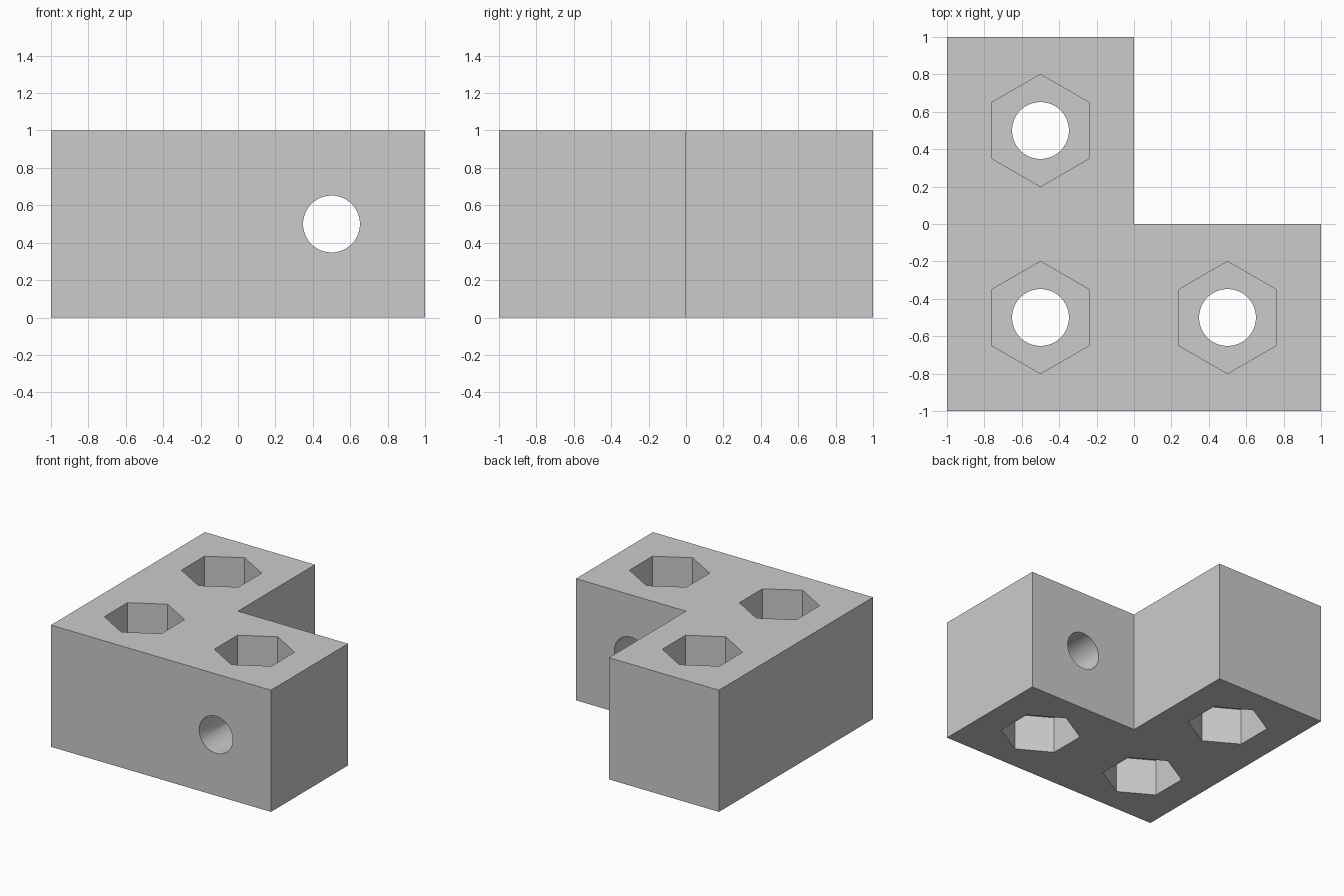
import bpy, bmesh, math

if "Cube" in bpy.data.objects:
    bpy.data.objects.remove(bpy.data.objects["Cube"])

# L-shaped block extruded upward from its outline
outline = [(-1, -1), (1, -1), (1, 0), (0, 0), (0, 1), (-1, 1)]
bm = bmesh.new()
base = bm.faces.new([bm.verts.new((x, y, 0)) for x, y in outline])
top = bmesh.ops.extrude_face_region(bm, geom=[base])["geom"]
bmesh.ops.translate(bm, vec=(0, 0, 1), verts=[v for v in top if isinstance(v, bmesh.types.BMVert)])
bmesh.ops.recalc_face_normals(bm, faces=bm.faces)
mesh = bpy.data.meshes.new("corner_block")
bm.to_mesh(mesh)
bm.free()
block = bpy.data.objects.new("corner_block", mesh)
bpy.context.collection.objects.link(block)

cutters = []


def cut(name, sides, radius, depth, loc, rot=(0, 0, 0)):
    """Subtract a prism or cylinder from the block."""
    bpy.ops.mesh.primitive_cylinder_add(vertices=sides, radius=radius, depth=depth,
                                        location=loc, rotation=rot)
    cutter = bpy.context.object
    cutter.name = name
    cutter.hide_render = True
    mod = block.modifiers.new(name, 'BOOLEAN')
    mod.operation = 'DIFFERENCE'
    mod.solver = 'EXACT'
    mod.object = cutter
    cutters.append(cutter)


# Vertical bolt holes with a hexagonal nut pocket at both ends
POCKET = 0.3
for x, y in [(-0.5, 0.5), (-0.5, -0.5), (0.5, -0.5)]:
    cut("bolt_hole", 64, 0.152, 1.4, (x, y, 0.5))
    for z in (0, 1):
        cut("nut_pocket", 6, 0.3, 2 * POCKET, (x, y, z))

# Horizontal cross hole through the right arm
cut("cross_hole", 64, 0.152, 1.4, (0.5, -0.5, 0.5), (math.pi / 2, 0, 0))

# Apply the cuts and remove the cutters
bpy.ops.object.select_all(action='DESELECT')
block.select_set(True)
bpy.context.view_layer.objects.active = block
for mod in list(block.modifiers):
    bpy.ops.object.modifier_apply(modifier=mod.name)
for cutter in cutters:
    bpy.data.objects.remove(cutter)
bpy.ops.object.shade_smooth_by_angle(angle=math.radians(30))
